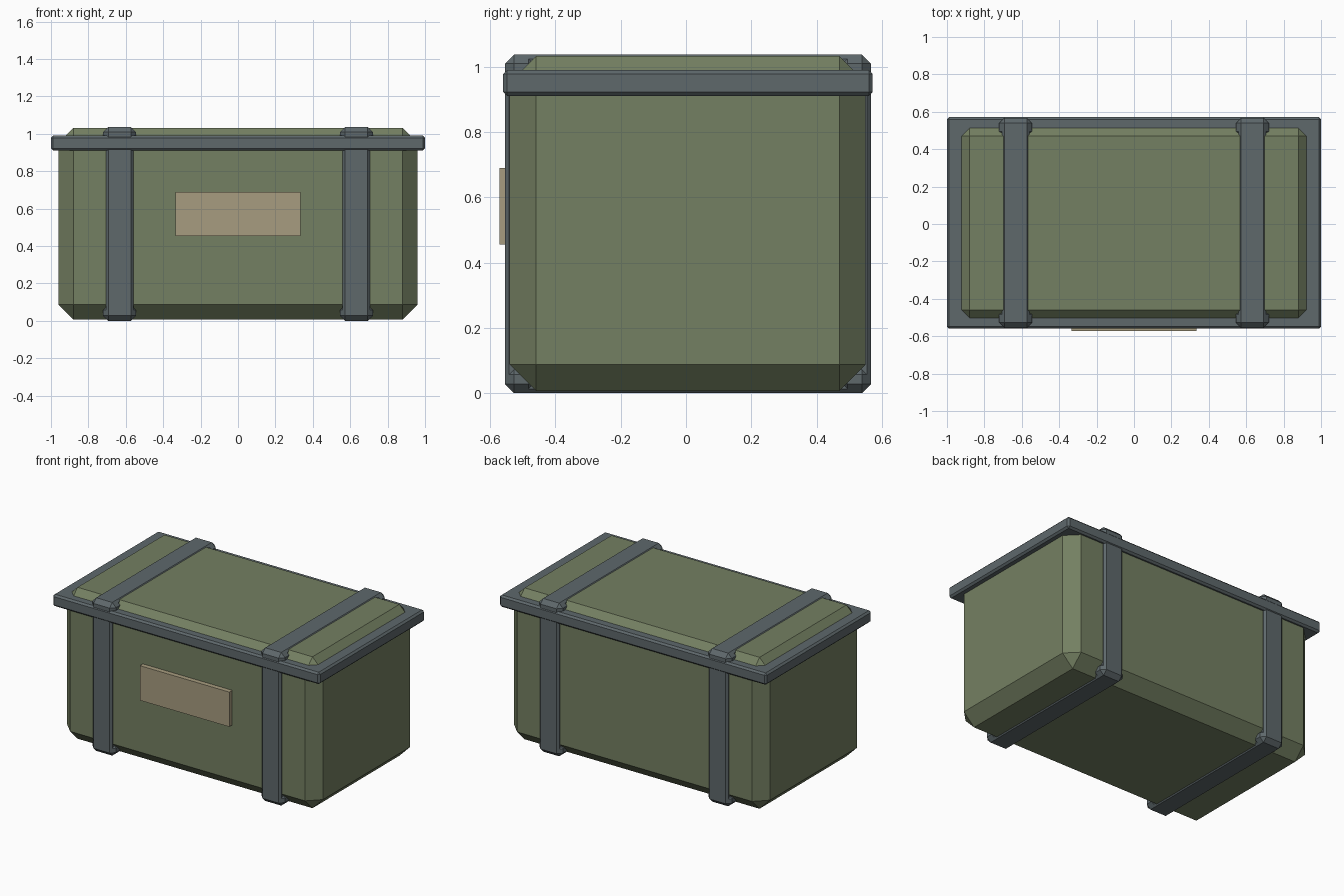
import bpy
import bmesh

cube = bpy.data.objects.get("Cube")
if cube:
    bpy.data.objects.remove(cube, do_unlink=True)


def make_material(name, rgb):
    mat = bpy.data.materials.new(name)
    mat.use_nodes = True
    color = (*rgb, 1.0)
    mat.diffuse_color = color
    mat.node_tree.nodes["Principled BSDF"].inputs["Base Color"].default_value = color
    return mat


green = make_material("olive green", (0.175, 0.215, 0.122))
grey = make_material("steel grey", (0.112, 0.138, 0.148))
tan = make_material("tan", (0.39, 0.335, 0.215))


def finish(name, bm, mat):
    bmesh.ops.recalc_face_normals(bm, faces=bm.faces)
    mesh = bpy.data.meshes.new(name)
    bm.to_mesh(mesh)
    bm.free()
    mesh.materials.append(mat)
    obj = bpy.data.objects.new(name, mesh)
    bpy.context.collection.objects.link(obj)
    return obj


def chamfer(bm, edges, width):
    bmesh.ops.bevel(bm, geom=list(edges), offset=width, offset_type='OFFSET',
                    segments=1, affect='EDGES', clamp_overlap=True)


def box(name, low, high, mat, bevel=0.0):
    """Box between two corners, with optional flat chamfers."""
    bm = bmesh.new()
    bmesh.ops.create_cube(bm, size=1)
    for v in bm.verts:
        v.co = [hi if c > 0 else lo for c, lo, hi in zip(v.co, low, high)]
    if bevel:
        chamfer(bm, bm.edges, bevel)
    return finish(name, bm, mat)


def strap(name, x, half, y0, y1, z0, z1, cut, bevel, mat):
    """Band around the chest: octagonal outline pulled along x, rims chamfered."""
    outline = [(y0 + cut, z0), (y1 - cut, z0), (y1, z0 + cut), (y1, z1 - cut),
               (y1 - cut, z1), (y0 + cut, z1), (y0, z1 - cut), (y0, z0 + cut)]
    bm = bmesh.new()
    face = bm.faces.new([bm.verts.new((x - half, y, z)) for y, z in outline])
    side = bmesh.ops.extrude_face_region(bm, geom=[face])
    for item in side["geom"]:
        if isinstance(item, bmesh.types.BMVert):
            item.co.x = x + half
    rims = [e for e in bm.edges if abs(e.verts[0].co.x - e.verts[1].co.x) < 1e-5]
    chamfer(bm, rims, bevel)
    return finish(name, bm, mat)


# Chest body, its top showing through the rim
box("chest_body", (-0.96, -0.54, 0.007), (0.96, 0.55, 1.032), green, 0.08)

# Lid rim
box("lid_rim", (-1.0, -0.56, 0.91), (1.0, 0.572, 0.99), grey, 0.012)

# Front plate
box("front_plate", (-0.335, -0.572, 0.455), (0.335, -0.53, 0.69), tan)

# Straps with a thicker cap at each corner
Y0, Y1, Z0, Z1 = -0.555, 0.567, 0.0, 1.037
CAP_Y, CAP_Z = 0.1, 0.085
for side, sign in (("left", 1), ("right", -1)):
    x = sign * 0.633
    strap(side + "_strap", x, 0.073, Y0, Y1, Z0, Z1, 0.03, 0.013, grey)
    for depth, ya, yb in (("front", Y0, Y0 + CAP_Y), ("back", Y1 - CAP_Y, Y1)):
        for level, za, zb in (("lower", Z0, Z0 + CAP_Z), ("upper", Z1 - CAP_Z, Z1)):
            box(f"{side}_{depth}_{level}_cap", (x - 0.088, ya, za),
                (x + 0.088, yb, zb), grey, 0.028)
